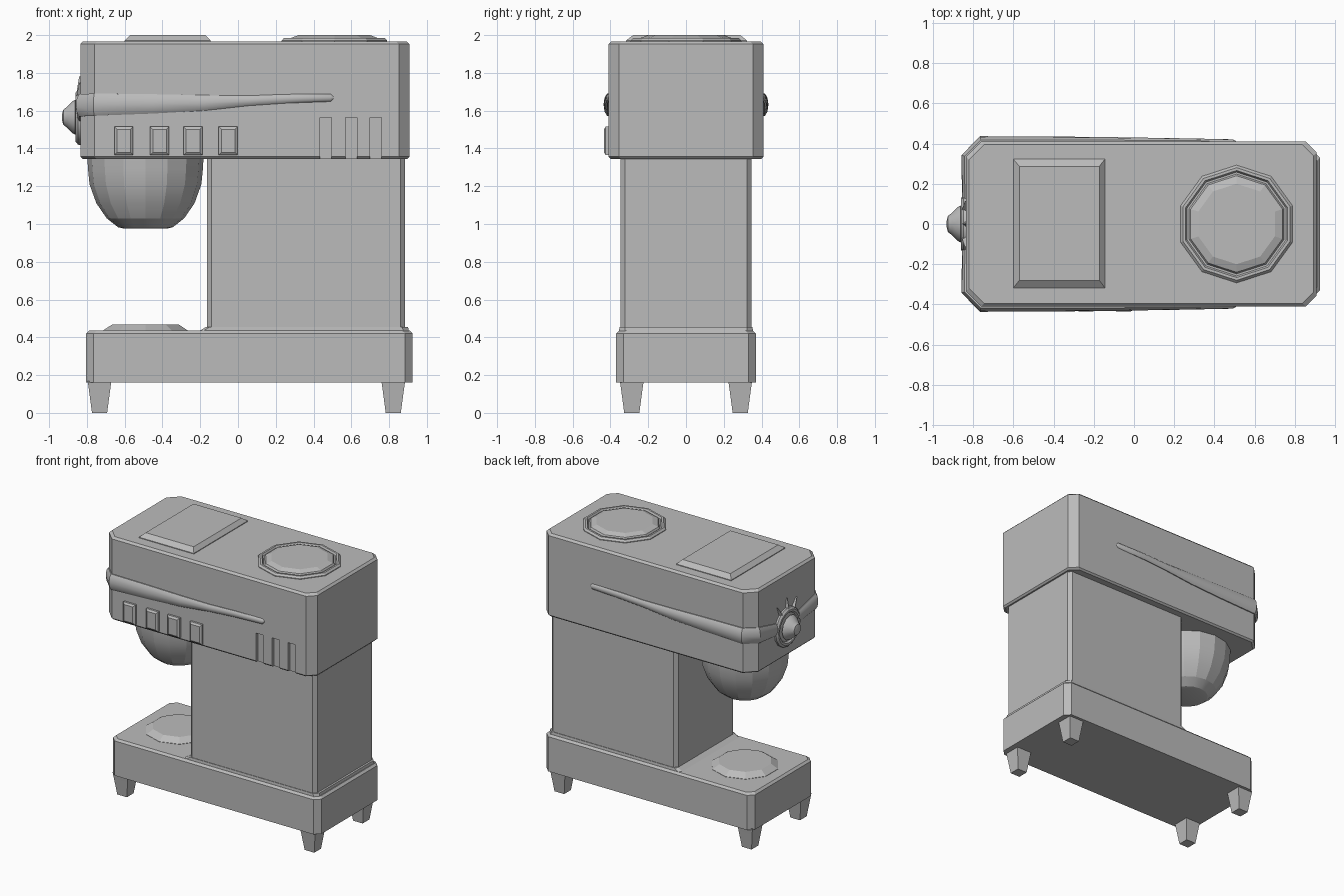
import bpy, bmesh, math
from mathutils import Matrix, Vector

if "Cube" in bpy.data.objects:
    bpy.data.objects.remove(bpy.data.objects["Cube"])

grey = bpy.data.materials.new("plain grey")
grey.diffuse_color = (0.5, 0.5, 0.5, 1)
grey.use_nodes = True
grey.node_tree.nodes["Principled BSDF"].inputs["Base Color"].default_value = grey.diffuse_color


def finish(name, bm, smooth=None):
    bmesh.ops.recalc_face_normals(bm, faces=bm.faces[:])
    me = bpy.data.meshes.new(name)
    bm.to_mesh(me)
    bm.free()
    me.materials.append(grey)
    ob = bpy.data.objects.new(name, me)
    bpy.context.collection.objects.link(ob)
    if smooth:
        bpy.ops.object.select_all(action='DESELECT')
        ob.select_set(True)
        bpy.context.view_layer.objects.active = ob
        bpy.ops.object.shade_smooth_by_angle(angle=math.radians(smooth))
    return ob


def loft(name, rings, smooth=None):
    """Skin a list of closed rings and cap both ends."""
    bm = bmesh.new()
    vs = [[bm.verts.new(p) for p in r] for r in rings]
    n = len(vs[0])
    for a, b in zip(vs, vs[1:]):
        for i in range(n):
            bm.faces.new((a[i], a[(i + 1) % n], b[(i + 1) % n], b[i]))
    bm.faces.new(vs[0])
    bm.faces.new(vs[-1])
    return finish(name, bm, smooth)


def outline(x0, x1, y0, y1, cl, cr, z):
    """Rectangle with cut corners: cl at the left end, cr at the right end."""
    return [(x0 + cl, y0, z), (x1 - cr, y0, z), (x1, y0 + cr, z), (x1, y1 - cr, z),
            (x1 - cr, y1, z), (x0 + cl, y1, z), (x0, y1 - cl, z), (x0, y0 + cl, z)]


def block(name, x0, x1, hy, cl, cr, levels):
    """Cut-corner block; levels are (z, inset)."""
    return loft(name, [outline(x0 + i, x1 - i, -hy + i, hy - i, cl, cr, z) for z, i in levels])


def lathe(name, profile, sides, at, turn=0.0, rot=None, smooth=None):
    m = Matrix.Translation(at) @ (rot or Matrix.Identity(4))
    rings = []
    for r, z in profile:
        rings.append([m @ Vector((r * math.cos(turn + 2 * math.pi * k / sides),
                                  r * math.sin(turn + 2 * math.pi * k / sides), z))
                      for k in range(sides)])
    return loft(name, rings, smooth)


def rect(x0, x1, y0, y1, z):
    return [(x0, y0, z), (x1, y0, z), (x1, y1, z), (x0, y1, z)]


# Base, column and motor head
block("base", -0.805, 0.925, 0.37, 0.04, 0.04, [(0.16, 0), (0.42, 0), (0.435, 0.015)])
loft("column_skirt", [outline(-0.21, 0.905, -0.355, 0.355, 0.02, 0.03, 0.43),
                      outline(-0.17, 0.90, -0.352, 0.352, 0.02, 0.03, 0.455)])
block("column", -0.165, 0.885, 0.348, 0.025, 0.025, [(0.43, 0), (1.36, 0)])
head = block("motor_head", -0.835, 0.908, 0.41, 0.075, 0.055,
             [(1.345, 0.012), (1.357, 0), (1.952, 0), (1.967, 0.015)])

# Vent slots cut into the front of the head
cutters = bmesh.new()
for x in (0.465, 0.60, 0.73):
    m = Matrix.Translation((x, -0.41, 1.43)) @ Matrix.Diagonal((0.06, 0.05, 0.27, 1))
    bmesh.ops.create_cube(cutters, size=1, matrix=m)
cut = finish("vent_cutter", cutters)
cut.hide_render = True
mod = head.modifiers.new("vents", 'BOOLEAN')
mod.operation = 'DIFFERENCE'
mod.solver = 'EXACT'
mod.object = cut
bpy.context.view_layer.objects.active = head
bpy.ops.object.modifier_apply(modifier=mod.name)
bpy.data.objects.remove(cut)

# Buttons on the front
for i, x in enumerate((-0.605, -0.415, -0.238, -0.052)):
    rings = []
    for d, y in ((0, -0.40), (0, -0.425), (0.014, -0.435)):
        rings.append([(a, y, c) for a, _, c in
                      ((x - 0.05 + d, 0, 1.365 + d), (x + 0.05 - d, 0, 1.365 + d),
                       (x + 0.05 - d, 0, 1.515 - d), (x - 0.05 + d, 0, 1.515 - d))])
    loft(f"button_{i + 1}", rings)

# Feet
for sx, cx in (("left", -0.733), ("right", 0.822)):
    for sy, cy in (("front", -0.287), ("back", 0.287)):
        loft(f"{sy}_{sx}_foot",
             [rect(cx - h, cx + h, cy - h, cy + h, z)
              for z, h in ((0, 0.04), (0.12, 0.056), (0.17, 0.063))])

# Bowl dock on the base and bowl under the head
lathe("bowl_dock", [(0.235, 0.42), (0.235, 0.437), (0.185, 0.468)], 10, (-0.49, 0, 0), math.pi / 10)
lathe("mixing_dome", [(0.308, 1.36), (0.304, 1.29), (0.296, 1.21), (0.26, 1.11), (0.205, 1.03),
                      (0.145, 0.983), (0.11, 0.975)], 16, (-0.49, 0, 0), smooth=15)

# Top panels
loft("top_panel", [rect(-0.60, -0.145, -0.317, 0.322, 1.955),
                   rect(-0.60, -0.145, -0.317, 0.322, 1.972),
                   rect(-0.57, -0.172, -0.28, 0.287, 2.0)])
lathe("round_cap", [(0.293, 1.955), (0.293, 1.972), (0.28, 1.985), (0.266, 1.985), (0.258, 1.972),
                    (0.248, 1.972), (0.24, 1.985), (0.2, 2.0)], 10, (0.51, 0, 0), math.pi / 2)

# Trim band wrapping round the head: x, y, z, half height, protrusion
half = [(0.505, -0.405, 1.668, 0.008, 0.008), (0.49, -0.408, 1.668, 0.021, 0.013),
        (0.25, -0.41, 1.663, 0.025, 0.016), (0.06, -0.41, 1.653, 0.028, 0.019),
        (-0.18, -0.41, 1.641, 0.043, 0.023), (-0.45, -0.41, 1.636, 0.054, 0.025),
        (-0.76, -0.41, 1.632, 0.062, 0.027), (-0.835, -0.335, 1.628, 0.062, 0.024),
        (-0.835, -0.18, 1.60, 0.05, 0.021), (-0.835, -0.06, 1.575, 0.045, 0.018)]
path = half + [(x, -y, z, h, d) for x, y, z, h, d in reversed(half)]
pts = [Vector(p[:2]) for p in path]
rings = []
for i, (x, y, z, h, d) in enumerate(path):
    t = (pts[min(i + 1, len(pts) - 1)] - pts[max(i - 1, 0)]).normalized()
    nx, ny = t.y, -t.x
    if nx * (x - 0.0) + ny * y < 0:
        nx, ny = -nx, -ny
    ring = []
    for k in range(10):
        a = 2 * math.pi * k / 10
        o = d * math.cos(a)
        ring.append((x + nx * o, y + ny * o, z + h * math.sin(a)))
    rings.append(ring)
loft("trim_band", rings, smooth=40)

# End knob with ring and rays on the left end
face_left = Matrix.Rotation(-math.pi / 2, 4, 'Y')
hub = (-0.835, 0, 1.565)
lathe("knob_ring", [(0.148, -0.01), (0.145, 0.012), (0.13, 0.024), (0.115, 0.024), (0.105, 0.012)],
      16, hub, rot=face_left, smooth=30)
lathe("end_knob", [(0.07, 0), (0.07, 0.02), (0.092, 0.027), (0.085, 0.04), (0.055, 0.07),
                   (0.04, 0.09), (0.015, 0.097)], 12, hub, rot=face_left, smooth=30)
for i, deg in enumerate((-32, 0, 32)):
    a = math.radians(deg)
    u, v = Vector((0, math.sin(a), math.cos(a))), Vector((0, math.cos(a), -math.sin(a)))
    rings = []
    for r, w, d in ((0.12, 0.02, 0.022), (0.215, 0.004, 0.006)):
        c = Vector(hub) + u * r
        rings.append([c - v * w + Vector((0.004, 0, 0)), c + v * w + Vector((0.004, 0, 0)),
                      c - Vector((d, 0, 0))])
    loft(f"ray_{i + 1}", rings)
